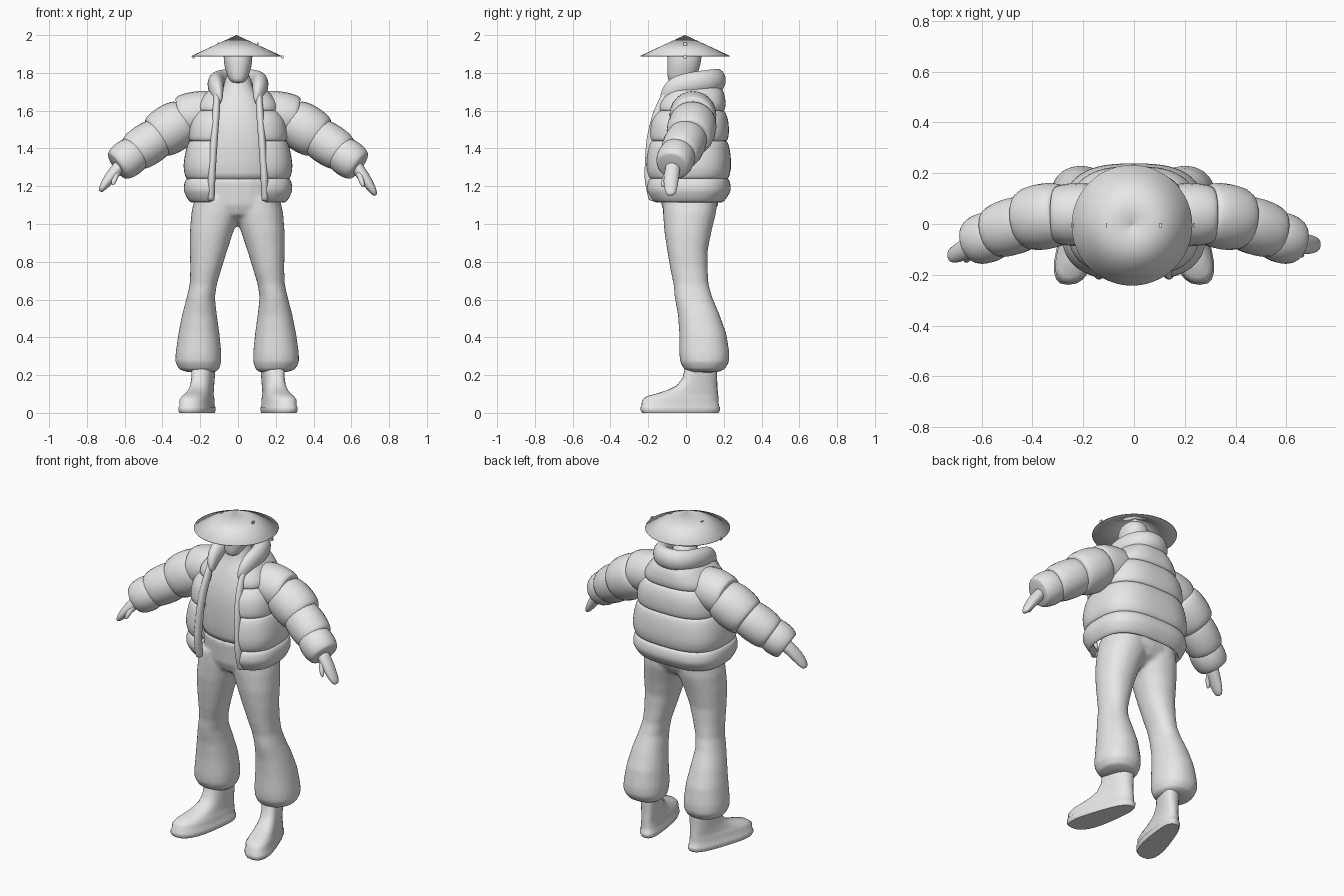
import bpy, bmesh, math
from mathutils import Vector

cube = bpy.data.objects.get("Cube")
if cube:
    bpy.data.objects.remove(cube)

grey = bpy.data.materials.new("light_grey")
grey.use_nodes = True
GREY = (0.8, 0.8, 0.8, 1)
grey.diffuse_color = GREY
grey.node_tree.nodes["Principled BSDF"].inputs["Base Color"].default_value = GREY


def finish(name, bm, mirror=False, subsurf=0):
    """Turn a bmesh into a smooth grey object."""
    bmesh.ops.recalc_face_normals(bm, faces=bm.faces)
    for f in bm.faces:
        f.smooth = True
    mesh = bpy.data.meshes.new(name)
    bm.to_mesh(mesh)
    bm.free()
    mesh.materials.append(grey)
    ob = bpy.data.objects.new(name, mesh)
    bpy.context.collection.objects.link(ob)
    if mirror:
        ob.modifiers.new("Mirror", "MIRROR").use_mirror_merge = False
    if subsurf:
        mod = ob.modifiers.new("Subsurf", "SUBSURF")
        mod.levels = mod.render_levels = subsurf
    return ob


def skin(bm, rings, closed=True, caps=True):
    """Bridge equal point rings with quads."""
    rows = [[bm.verts.new(p) for p in ring] for ring in rings]
    n = len(rows[0])
    for a, b in zip(rows, rows[1:]):
        for i in range(n if closed else n - 1):
            j = (i + 1) % n
            bm.faces.new((a[i], a[j], b[j], b[i]))
    if caps:
        bm.faces.new(rows[0])
        bm.faces.new(rows[-1])


def power(v, p):
    return math.copysign(abs(v) ** (2 / p), v)


def level(z, x0, x1, y0, y1, p=2.2, n=24):
    """Horizontal rounded ring filling the given extents."""
    pts = []
    for i in range(n):
        t = math.tau * i / n
        pts.append(Vector(((x0 + x1) / 2 + (x1 - x0) / 2 * power(math.cos(t), p),
                           (y0 + y1) / 2 + (y1 - y0) / 2 * power(math.sin(t), p), z)))
    return pts


def tube(bm, path, ref=(0, 1, 0), n=16):
    """Sweep an ellipse; path holds (centre, radius, radius along ref)."""
    ref, rings = Vector(ref), []
    for i, (c, ra, rb) in enumerate(path):
        t = (Vector(path[min(i + 1, len(path) - 1)][0]) - Vector(path[max(i - 1, 0)][0])).normalized()
        side = t.cross(ref).normalized()
        up = side.cross(t)
        rings.append([Vector(c) + side * ra * math.cos(a) + up * rb * math.sin(a)
                      for a in (math.tau * k / n for k in range(n))])
    skin(bm, rings)


def puff(bm, a, b, r, pinch, steps=10):
    """Padded sleeve segment bulging between two seams."""
    a, b = Vector(a), Vector(b)
    path = []
    for i in range(steps + 1):
        u = -math.cos(math.pi * i / steps)
        k = r * (pinch + (1 - pinch) * math.sqrt(max(0, 1 - u * u)))
        path.append((a.lerp(b, (u + 1) / 2), k, k))
    tube(bm, path, n=24)


def lerp_table(table, z):
    for a, b in zip(table, table[1:]):
        if z <= b[0]:
            f = (z - a[0]) / (b[0] - a[0])
            return [p + (q - p) * f for p, q in zip(a, b)]
    return table[-1]


# Trousers: two legs and hips fused into one smooth skin
LEG = [(.215, .12, .26, .02, .165), (.23, .096, .308, -.01, .205), (.27, .084, .328, -.032, .229),
       (.32, .084, .326, -.036, .23), (.42, .094, .312, -.036, .214), (.52, .108, .292, -.043, .178),
       (.61, .118, .268, -.06, .14), (.68, .108, .252, -.066, .12), (.76, .084, .249, -.083, .115),
       (.86, .053, .251, -.1, .115), (.96, .02, .251, -.115, .135), (1.06, -.02, .243, -.122, .16),
       (1.14, -.02, .225, -.122, .165)]
HIPS = [(1.01, .05, -.05, .08), (1.05, .15, -.11, .14), (1.1, .215, -.13, .17), (1.24, .215, -.14, .165)]
bm = bmesh.new()
for s in (-1, 1):
    skin(bm, [level(z, s * a - .004, s * b - .004, c, d) for z, a, b, c, d in LEG])
skin(bm, [level(z, -w, w, c, d) for z, w, c, d in HIPS])
trousers = finish("trousers", bm)
remesh = trousers.modifiers.new("Fuse", "REMESH")
remesh.mode, remesh.voxel_size, remesh.use_smooth_shade = "VOXEL", 0.01, True
soft = trousers.modifiers.new("Soften", "SMOOTH")
soft.factor, soft.iterations = 0.5, 10

# Shirt and neck
bm = bmesh.new()
SHIRT = [(1.225, .215, -.135, .15), (1.25, .22, -.145, .16), (1.4, .215, -.155, .16), (1.52, .2, -.15, .15),
         (1.62, .16, -.12, .14), (1.69, .11, -.085, .12), (1.73, .07, -.06, .085), (1.83, .06, -.055, .07)]
skin(bm, [level(z, -w, w, a, b) for z, w, a, b in SHIRT])
finish("shirt", bm, subsurf=1)

# Head
bm = bmesh.new()
HEAD = [(1.745, .03, -.085, -.01), (1.765, .05, -.097, .04), (1.81, .066, -.1, .07), (1.86, .077, -.1, .08),
        (1.91, .077, -.097, .087), (1.94, .06, -.07, .065), (1.96, .03, -.035, .03)]
skin(bm, [level(z, -w, w, a, b) for z, w, a, b in HEAD])
finish("head", bm, subsurf=1)

# Straw cone hat, open below
bm = bmesh.new()
bmesh.ops.create_cone(bm, cap_ends=False, segments=48, radius1=.238, radius2=.001, depth=.11)
bmesh.ops.translate(bm, verts=bm.verts, vec=(-.008, -.005, 1.945))
hat = finish("cone_hat", bm)
hat.modifiers.new("Brim", "SOLIDIFY").thickness = .004

# Strap tabs on the hat
bm = bmesh.new()
for x, z in ((.105, 1.952), (.236, 1.885)):
    tab = bmesh.ops.create_cube(bm, size=.018)["verts"]
    for v in tab:
        v.co.z *= .9
        v.co.x *= .5
    bmesh.ops.translate(bm, verts=tab, vec=(x, -.005, z))
finish("hat_tabs", bm, mirror=True)

# Padded jacket body: height, half width, front, back, half opening
JACKET = [(1.115, .268, -.195, .21, .145), (1.18, .287, -.22, .237, .145), (1.3, .29, -.224, .24, .14),
          (1.44, .272, -.212, .232, .13), (1.55, .25, -.192, .224, .122), (1.64, .21, -.152, .212, .115),
          (1.7, .165, -.112, .2, .11), (1.75, .12, -.08, .175, .09)]
SEAMS = [1.115, 1.24, 1.44, 1.6, 1.75]
rings, edge, P = [], [], 2.8
for lo, hi in zip(SEAMS, SEAMS[1:]):
    for i in range(13):
        u = -math.cos(math.pi * i / 12)
        z = lo + (hi - lo) * (u + 1) / 2
        _, w, front, back, gap = lerp_table(JACKET, z)
        dent = .02 * (1 - math.sqrt(max(0, 1 - u * u)))
        w, front, back = w - dent, front + dent, back - dent
        start = math.asin(min(1, gap / w) ** (P / 2))
        ring = []
        for k in range(65):
            t = start + (math.tau - 2 * start) * k / 64
            c = math.cos(t)
            ring.append(Vector((w * power(math.sin(t), P), (front if c > 0 else -back) * power(c, P), z)))
        rings.append(ring)
        if i in (3, 9):
            edge.append(ring[0])
bm = bmesh.new()
skin(bm, rings, closed=False, caps=False)
bmesh.ops.remove_doubles(bm, verts=bm.verts, dist=.0002)
jacket = finish("jacket_body", bm)
shell = jacket.modifiers.new("Padding", "SOLIDIFY")
shell.thickness, shell.offset = .04, -1

# Zip edges down each side of the opening
bm = bmesh.new()
path = [(Vector((.142, -.175, 1.12)), .014, .022)]
path += [(p + Vector((-.003, .012, 0)), .02, .028) for p in edge[:-1]]
path.append((Vector((.11, -.085, 1.72)), .016, .025))
tube(bm, path)
finish("zip_edges", bm, mirror=True, subsurf=1)

# Thick standing collar
bm = bmesh.new()
half = [((.098, -.12, 1.635), .012, .025), ((.108, -.097, 1.685), .03, .048), ((.116, -.055, 1.728), .042, .06),
        ((.12, .03, 1.745), .047, .062), ((.095, .115, 1.755), .049, .062), ((.05, .158, 1.76), .049, .062)]
path = half + [((0, .168, 1.762), .049, .062)]
path += [((-c[0], c[1], c[2]), a, b) for c, a, b in reversed(half)]
tube(bm, path, ref=(0, 0, 1))
finish("collar", bm, subsurf=2)

# Padded sleeves: shoulder, upper arm, forearm, flared cuff
SLEEVE = [((.13, .037, 1.592), (.315, .037, 1.562), .124, .82), ((.275, .042, 1.555), (.435, .017, 1.455), .13, .8),
          ((.4, .015, 1.473), (.56, -.035, 1.37), .112, .8), ((.525, -.037, 1.388), (.642, -.072, 1.306), .1, .74)]
bm = bmesh.new()
for a, b, r, pinch in SLEEVE:
    puff(bm, a, b, r, pinch)
finish("sleeves", bm, mirror=True)

# Mitten-like hands with a thumb in front; the right one reaches further forward
PALM = [((.61, -.065, 1.33), .034, .04), ((.64, -.072, 1.285), .034, .04), ((.67, -.078, 1.245), .032, .042),
        ((.695, -.081, 1.207), .027, .038), ((.717, -.081, 1.173), .02, .032), ((.73, -.08, 1.15), .01, .018)]
THUMB = [((.635, -.085, 1.285), .017, .017), ((.648, -.113, 1.245), .016, .015),
         ((.66, -.123, 1.21), .013, .012), ((.665, -.125, 1.195), .006, .006)]
for name, side, reach, lift in (("left_hand", 1, 0, 0), ("right_hand", -1, .4, .18)):
    bm = bmesh.new()
    for part in (PALM, THUMB):
        tube(bm, [((side * x, y - reach * (x - .61), z + lift * (x - .61)), a, b) for (x, y, z), a, b in part])
    finish(name, bm, subsurf=1)

# Boots, toes turned outward and wider than the heel
BOOT = [(0, .064, -.232, .172), (.012, .068, -.24, .18), (.03, .068, -.24, .18), (.036, .064, -.236, .174),
        (.068, .064, -.233, .172), (.088, .057, -.21, .171), (.104, .054, -.15, .17), (.122, .053, -.095, .168),
        (.145, .052, -.05, .166), (.185, .054, -.018, .165), (.25, .058, -.003, .165)]
bm = bmesh.new()
rings = []
for z, w, a, b in BOOT:
    ring = level(z, -w, w, a, b, 2.5)
    for p in ring:
        ahead = .06 - p.y
        p.x = .187 + p.x * (1 + 1.35 * max(0, ahead)) + .24 * ahead
    rings.append(ring)
skin(bm, rings)
finish("boots", bm, mirror=True)

# Keep hard edges crisp
bpy.ops.object.select_all(action="DESELECT")
for name in ("boots", "hat_tabs", "cone_hat", "jacket_body"):
    ob = bpy.data.objects[name]
    ob.select_set(True)
    bpy.context.view_layer.objects.active = ob
bpy.ops.object.shade_smooth_by_angle(angle=math.radians(50))
